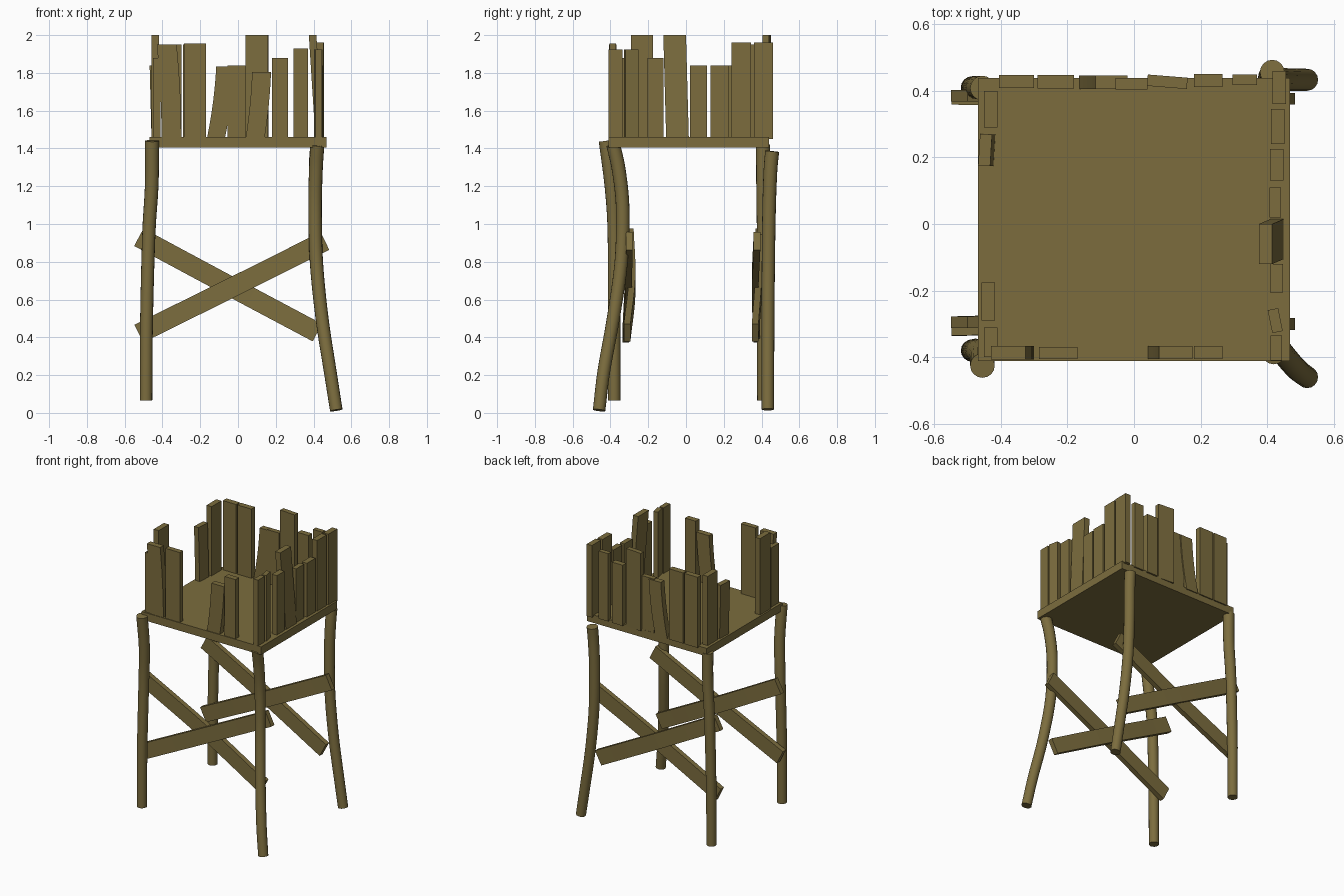
import bpy, bmesh, math
from mathutils import Vector

if "Cube" in bpy.data.objects:
    bpy.data.objects.remove(bpy.data.objects["Cube"])

wood = bpy.data.materials.new("olive_wood")
wood.diffuse_color = (0.20, 0.152, 0.048, 1)
wood.use_nodes = True
wood.node_tree.nodes["Principled BSDF"].inputs["Base Color"].default_value = wood.diffuse_color


def finish(name, bm):
    bmesh.ops.recalc_face_normals(bm, faces=bm.faces)
    me = bpy.data.meshes.new(name)
    bm.to_mesh(me)
    bm.free()
    me.materials.append(wood)
    ob = bpy.data.objects.new(name, me)
    bpy.context.collection.objects.link(ob)
    return ob


def loft(name, rings):
    """Skin a list of closed rings and cap both ends."""
    bm = bmesh.new()
    vs = [[bm.verts.new(p) for p in r] for r in rings]
    n = len(vs[0])
    for a, b in zip(vs, vs[1:]):
        for i in range(n):
            f = bm.faces.new((a[i], a[(i + 1) % n], b[(i + 1) % n], b[i]))
            f.smooth = n > 4
    bm.faces.new(vs[0])
    bm.faces.new(vs[-1])
    return finish(name, bm)


def catmull(pts, steps=5):
    """Smooth path through the points."""
    p = [Vector(q) for q in pts]
    p = [2 * p[0] - p[1]] + p + [2 * p[-1] - p[-2]]
    out = []
    for i in range(1, len(p) - 2):
        a, b, c, d = p[i - 1:i + 3]
        for s in range(steps):
            t = s / steps
            out.append(0.5 * (2 * b + (c - a) * t + (2 * a - 5 * b + 4 * c - d) * t * t
                              + (3 * b - a - 3 * c + d) * t ** 3))
    return out + [p[-2]]


def leg(name, pts, r=0.033, sides=16):
    path = catmull(pts)
    rings = []
    for i, c in enumerate(path):
        t = (path[min(i + 1, len(path) - 1)] - path[max(i - 1, 0)]).normalized()
        u = Vector((0, 1, 0)).cross(t).normalized()
        v = t.cross(u)
        rr = r + 0.004 * i / (len(path) - 1)
        rings.append([c + rr * (math.cos(k * math.tau / sides) * u
                                + math.sin(k * math.tau / sides) * v) for k in range(sides)])
    loft(name, rings)


def plank(name, along, lo, hi, mid, top, slide=0.0, lean=0.0, thick=0.04, twist=0.0):
    """Upright board on a wall; slide bends it along the wall, lean across it."""
    rings = []
    n = 6 if (slide or lean) else 1
    for k in range(n + 1):
        t = k / n
        q = t * t if abs(slide) > 0.02 and lean == 0 else t
        if slide > 0 and lean == 0:
            q = 1.6 * t - 0.6 * t * t
        z = 1.45 + (top - 1.45) * t
        h, w = (hi - lo) / 2, thick / 2
        ring = []
        for a, b in ((-h, -w), (h, -w), (h, w), (-h, w)):
            s = (lo + hi) / 2 + slide * q + a * math.cos(twist) - b * math.sin(twist)
            d = mid + lean * q + a * math.sin(twist) + b * math.cos(twist)
            ring.append((s, d, z) if along == 'x' else (d, s, z))
        rings.append(ring)
    loft(name, rings)


def brace(name, p, m, q, width=0.105, thick=0.035):
    path = catmull((p, m, q), 4)
    axis = (Vector(q) - Vector(p)).normalized()
    side = Vector((-axis.z, 0, axis.x)) * width / 2
    dep = Vector((0, thick / 2, 0))
    loft(name, [[c - side - dep, c + side - dep, c + side + dep, c - side + dep] for c in path])


# platform
bm = bmesh.new()
bmesh.ops.create_cube(bm, size=1)
for v in bm.verts:
    v.co = (v.co.x * 0.938, v.co.y * 0.85 + 0.014, v.co.z * 0.056 + 1.432)
finish("platform", bm)

# legs
leg("front_left_leg", [(-.487, -.38, .065), (-.484, -.38, .5), (-.472, -.38, .95),
                       (-.457, -.395, 1.2), (-.455, -.425, 1.44)])
leg("back_left_leg", [(-.487, .41, .065), (-.484, .41, .5), (-.472, .41, .95),
                      (-.457, .408, 1.2), (-.455, .408, 1.42)])
leg("front_right_leg", [(.52, -.46, .014), (.488, -.435, .22), (.445, -.385, .5), (.415, -.343, .8),
                        (.408, -.335, 1.08), (.412, -.355, 1.28), (.42, -.385, 1.42)])
leg("back_right_leg", [(.52, .433, .018), (.488, .433, .22), (.445, .434, .5), (.415, .436, .8),
                       (.408, .44, 1.08), (.412, .447, 1.28), (.415, .456, 1.385)])

# crossed braces, front and back
brace("front_brace_falling", (-.525, -.295, .93), (-.05, -.285, .675), (.42, -.312, .425))
brace("front_brace_rising", (-.525, -.318, .42), (-.03, -.306, .665), (.46, -.30, .91))
brace("back_brace_falling", (-.525, .385, .93), (-.05, .384, .675), (.42, .366, .425))
brace("back_brace_rising", (-.525, .376, .42), (-.03, .366, .665), (.46, .376, .91))

# parapet boards: low, high, middle of wall, top, slide, lean, thickness, twist
walls = {
    "back": ('x', [(-.405, -.30, .428, 1.95), (-.29, -.18, .427, 1.95),
                   (-.165, -.07, .426, 1.835, .05), (-.055, .04, .421, 1.84, 0, 0, .034),
                   (.04, .16, .427, 2.0, 0, 0, .034, -.08), (.18, .265, .431, 1.88),
                   (.295, .37, .433, 1.93, 0, 0, .032)]),
    "front": ('x', [(-.405, -.30, -.387, 1.95, -.025), (-.285, -.17, -.388, 1.955, 0, 0, .036),
                    (.04, .14, -.386, 1.805, .035), (.18, .265, -.386, 1.88)]),
    "left": ('y', [(.29, .40, -.43, 1.95), (.175, .27, -.437, 1.84, 0, -.01, .036, .06),
                   (-.29, -.175, -.438, 2.0), (-.40, -.31, -.43, 1.88)]),
    "right": ('y', [(.36, .46, .436, 1.96), (.24, .345, .432, 1.96), (.13, .225, .429, 1.84),
                    (.02, .11, .424, 1.84, 0, 0, .034), (-.105, .015, .43, 2.0, -.015, -.035),
                    (-.205, -.12, .428, 1.88), (-.325, -.255, .424, 1.925, 0, 0, .032, -.2),
                    (-.41, -.335, .427, 1.925, 0, 0, .034)]),
}
for side, (axis, boards) in walls.items():
    for i, b in enumerate(boards):
        plank(f"{side}_board_{i + 1}", axis, *b)
